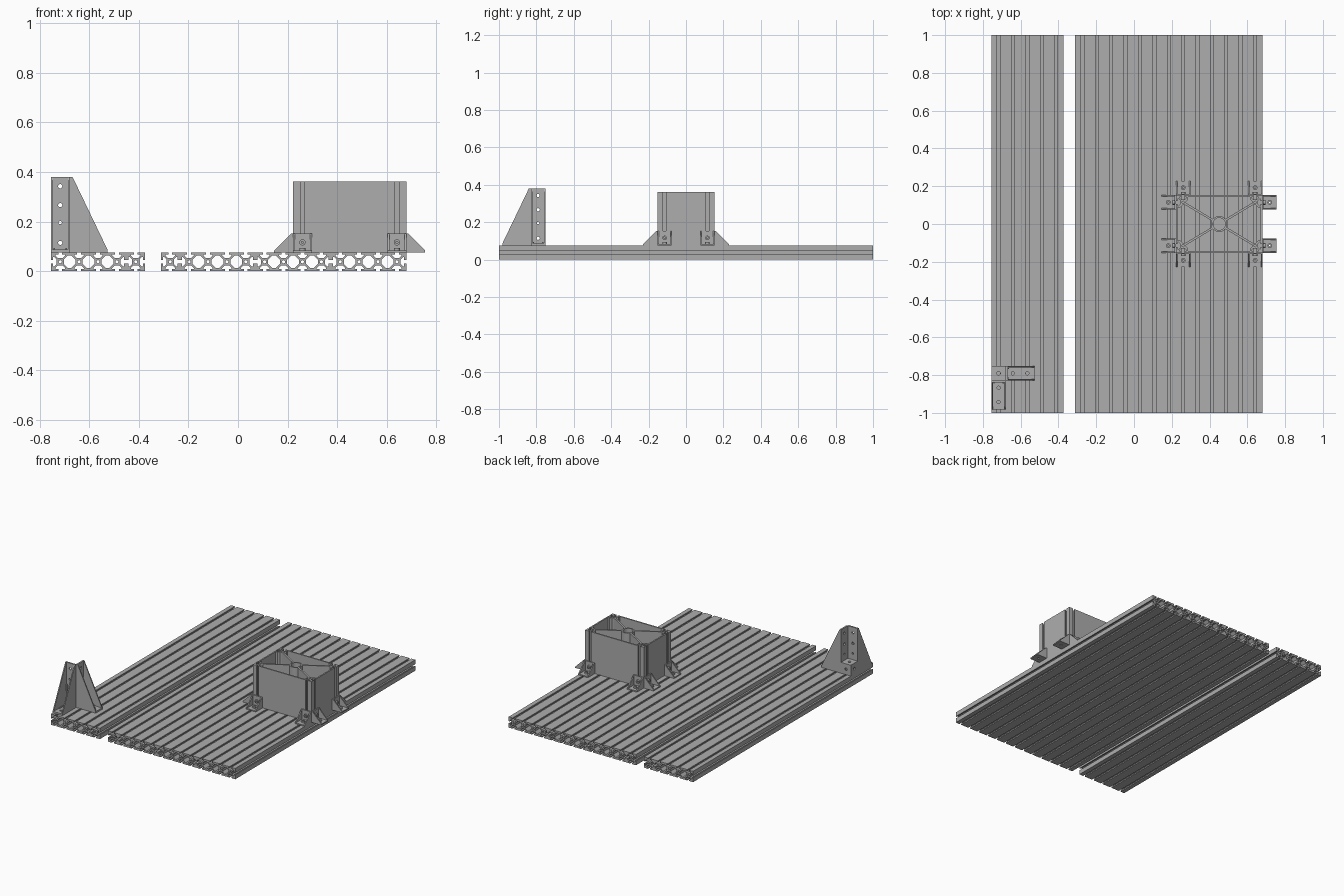
import bpy, bmesh, math
from mathutils import Matrix

S = 2 / 1050          # millimetres to model units
CELL = 40
SLOT = [(-4, 0), (-4, 4.5), (-10, 4.5), (-10, 7), (-4.5, 12.5)]
SLOT += [(-u, v) for u, v in reversed(SLOT)]

old = bpy.data.objects.get("Cube")
if old:
    bpy.data.objects.remove(old, do_unlink=True)

grey = bpy.data.materials.new("aluminium_grey")
grey.use_nodes = True
colour = (0.42, 0.42, 0.42, 1)
grey.diffuse_color = colour
for node in grey.node_tree.nodes:
    if node.type == 'BSDF_PRINCIPLED':
        node.inputs["Base Color"].default_value = colour


def T(x, y, z):
    return Matrix.Translation((x, y, z))


def R(axis, degrees):
    return Matrix.Rotation(math.radians(degrees), 4, axis)


UPRIGHT = R('X', 90)


def arc(cx, cy, r, start=0, end=360, n=16):
    """Points on an arc; a full circle leaves out the repeated end point."""
    last = n if end - start == 360 else n - 1
    angles = [math.radians(start + (end - start) * i / last) for i in range(n)]
    return [(cx + r * math.cos(a), cy + r * math.sin(a)) for a in angles]


def rect(w, h):
    return [(-w / 2, -h / 2), (w / 2, -h / 2), (w / 2, h / 2), (-w / 2, h / 2)]


def plate(bm, loops, depth, matrix):
    """Extrude an outline with holes and add it to the bmesh."""
    curve = bpy.data.curves.new("outline", 'CURVE')
    curve.dimensions = '2D'
    curve.fill_mode = 'BOTH'
    curve.extrude = depth / 2
    for loop in loops:
        spline = curve.splines.new('POLY')
        spline.points.add(len(loop) - 1)
        for point, (x, y) in zip(spline.points, loop):
            point.co = (x, y, 0, 1)
        spline.use_cyclic_u = True
    ob = bpy.data.objects.new("outline", curve)
    bpy.context.scene.collection.objects.link(ob)
    dg = bpy.context.evaluated_depsgraph_get()
    me = bpy.data.meshes.new_from_object(ob.evaluated_get(dg))
    bpy.data.objects.remove(ob, do_unlink=True)
    bpy.data.curves.remove(curve)
    part = bmesh.new()
    part.from_mesh(me)
    bmesh.ops.remove_doubles(part, verts=part.verts, dist=0.01)
    bmesh.ops.recalc_face_normals(part, faces=part.faces)
    part.transform(matrix)
    part.to_mesh(me)
    part.free()
    bm.from_mesh(me)
    bpy.data.meshes.remove(me)


def finish(bm, name):
    bm.transform(Matrix.Scale(S, 4))
    me = bpy.data.meshes.new(name)
    bm.to_mesh(me)
    bm.free()
    me.materials.clear()
    me.materials.append(grey)
    for poly in me.polygons:
        poly.use_smooth = True
        poly.material_index = 0
    me.set_sharp_from_angle(angle=math.radians(30))
    return me


def place(name, me, matrix=Matrix()):
    ob = bpy.data.objects.new(name, me)
    bpy.context.scene.collection.objects.link(ob)
    loc, rot, _ = matrix.decompose()
    ob.matrix_world = T(*(loc * S)) @ rot.to_matrix().to_4x4()


def slotted_outline(w, h, xs, ys):
    """Rectangle with a T-slot at each given position along its sides."""
    pts = []
    for side in range(4):
        d = 1j ** side
        length, across = (w, h) if side % 2 == 0 else (h, w)
        pts.append(d * complex(-length / 2, -across / 2))
        for c in (xs if side % 2 == 0 else ys):
            pts += [d * complex(c + u, v - across / 2) for u, v in SLOT]
    return [(p.real, p.imag) for p in pts]


# Slotted bed rails
VOID = [(12.5, -4.5), (12.5, 4.5), (3.5, 13.5), (-3.5, 13.5),
        (-12.5, 4.5), (-12.5, -4.5), (-3.5, -13.5), (3.5, -13.5)]
rail_spans = [(-396.5, 4), (-236.5, 1), (-163.5, 1), (-123.5, 4), (36.5, 4), (196.5, 4)]
for i, (start, n) in enumerate(rail_spans):
    width = n * CELL
    xs = [(k + 0.5) * CELL - width / 2 for k in range(n)]
    loops = [slotted_outline(width, CELL, xs, [0])]
    loops += [arc(x, 0, 3.4, n=12) for x in xs]
    loops += [[(x + CELL / 2 + u, v) for u, v in VOID] for x in xs[:-1]]
    bm = bmesh.new()
    plate(bm, loops, 1050, T(start + width / 2, 0, CELL / 2) @ UPRIGHT)
    place(f"bed_rail_{i + 1}", finish(bm, f"bed_rail_{i + 1}"))

# Column: hollow slotted box with diagonal webs and a central tube
BOX_X = 236.5
front_half = [(-92.5, -59), (-92.5, -62), (-86.5, -68), (-86.5, -75)]
front_room = front_half + [(-x, y) for x, y in reversed(front_half)]
front_room += arc(0, 0, 22, 321.2, 218.8, 12)
side_half = [(-93.4, -52.5), (-102, -52.5), (-108, -46.5), (-115, -46.5)]
side_room = side_half + [(x, -y) for x, y in reversed(side_half)]
side_room += arc(0, 0, 22, 156.8, 203.2, 8)
loops = [slotted_outline(240, 160, [-100, 100], [-60, 60]), arc(0, 0, 17, n=32)]
loops += [[(s * x, s * y) for x, y in room]
          for room in (front_room, side_room) for s in (1, -1)]
loops += [arc(x, y, 3.4, n=12) for x in (-100, 100) for y in (-60, 60)]
bm = bmesh.new()
plate(bm, loops, 150, T(BOX_X, 0, CELL + 75))
place("column", finish(bm, "column"))


def bracket_mesh(name, height, reach, t, leg_holes, base_holes, extras):
    """Angle bracket with its back on y = 0, reaching towards -y."""
    bm = bmesh.new()
    leg = [rect(CELL, height)] + [arc(0, z - height / 2, r) for z, r in leg_holes]
    plate(bm, leg, t, T(0, -t / 2, height / 2) @ UPRIGHT)
    base = [rect(CELL, reach)] + [arc(0, reach / 2 - y, r) for y, r in base_holes]
    plate(bm, base, t, T(0, -reach / 2, t / 2))
    gusset = [(0, 0), (reach, 0), (reach, t), (t, height), (0, height)]
    for side in (-1, 1):
        plate(bm, [gusset], 4, T(side * 18, 0, 0) @ R('Z', -90) @ UPRIGHT)
    for loops, depth, matrix in extras:
        plate(bm, loops, depth, matrix)
    return finish(bm, name)


# Small brackets with bolt heads around the foot of the column
bolt = [arc(0, 0, 6.5), arc(0, 0, 2.5, n=6)]
bolts = [(bolt, 5, T(0, -6.5, 21) @ UPRIGHT), (bolt, 5, T(0, -21, 6.5))]
small = bracket_mesh("small_bracket", 40, 40, 4, [(21, 4)], [(21, 4)], bolts)
for s in (-1, 1):
    spots = [("front", BOX_X + s * 100, -80, 0), ("back", BOX_X + s * 100, 80, 180),
             ("right", BOX_X - 120, s * 60, -90), ("left", BOX_X + 120, s * 60, 90)]
    for label, x, y, turn in spots:
        place(f"{label}_column_bracket", small, T(x, y, CELL) @ R('Z', turn))

# Tall stop brackets with ribs beside the gussets
rib = [rect(3, 25)]
ribs = []
for s in (-1, 1):
    ribs.append((rib, 3, T(s * 13, -7.5, 68) @ UPRIGHT))
    ribs.append((rib, 3, T(s * 13, -40, 7.5)))
tall = bracket_mesh("tall_bracket", 160, 80, 6,
                    [(20, 4.5), (63, 3.5), (100, 4.5), (140, 4.5)],
                    [(20, 4.5), (60, 4.5)], ribs)
place("front_stop_bracket", tall, T(-376.5, -435, CELL))
place("side_stop_bracket", tall, T(-356.5, -415, CELL) @ R('Z', 90))

# Hollow corner connector between the tall brackets
bm = bmesh.new()
wall = [rect(CELL, CELL), arc(0, 0, 5)]
middle = T(-376.5, -415, CELL * 1.5)
for turn in (Matrix(), R('X', 90), R('X', -90), R('Y', 90), R('Y', -90)):
    plate(bm, wall, 5, middle @ turn @ T(0, 0, 17.5))
place("corner_connector", finish(bm, "corner_connector"))
